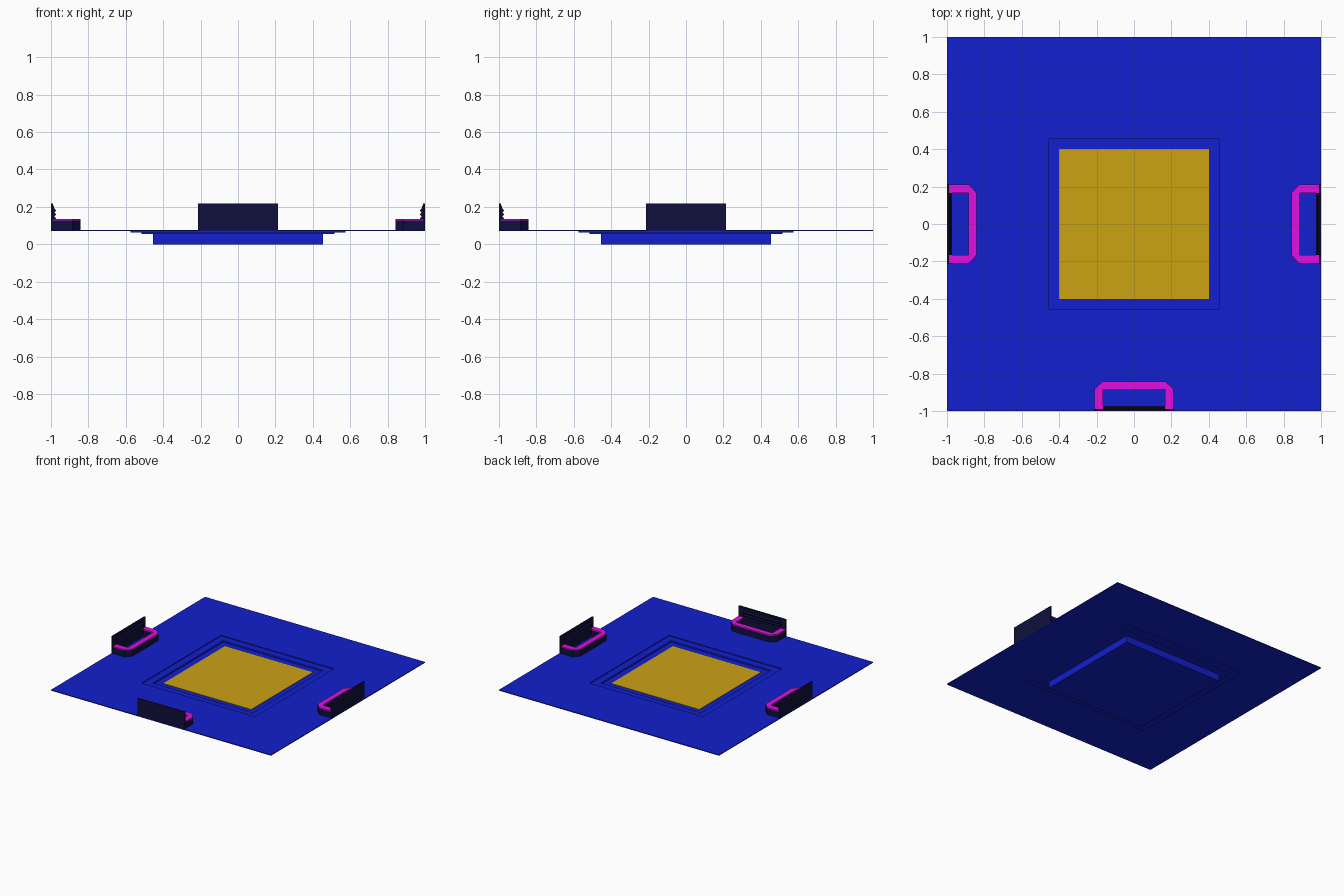
import bpy, bmesh, math
from mathutils import Matrix

if "Cube" in bpy.data.objects:
    bpy.data.objects.remove(bpy.data.objects["Cube"])


def material(name, rgb):
    m = bpy.data.materials.new(name)
    m.diffuse_color = (*rgb, 1)
    m.use_nodes = True
    m.node_tree.nodes["Principled BSDF"].inputs["Base Color"].default_value = m.diffuse_color
    return m


BLUE = material("blue", (0.006, 0.014, 0.62))
GOLD = material("gold", (0.6, 0.36, 0.007))
NAVY = material("navy", (0.005, 0.005, 0.045))
PINK = material("magenta", (0.75, 0.005, 0.75))


def finish(bm, name, mat, turn=0):
    bmesh.ops.recalc_face_normals(bm, faces=bm.faces)
    bm.transform(Matrix.Rotation(turn, 4, 'Z'))
    me = bpy.data.meshes.new(name)
    bm.to_mesh(me)
    bm.free()
    me.materials.append(mat)
    ob = bpy.data.objects.new(name, me)
    bpy.context.collection.objects.link(ob)
    return ob


def square_loft(name, rings, mat):
    """Skin square rings given as (half width, z), capping both ends."""
    bm = bmesh.new()
    loops = [[bm.verts.new((sx * h, sy * h, z)) for sx, sy in
              ((-1, -1), (1, -1), (1, 1), (-1, 1))] for h, z in rings]
    for a, b in zip(loops, loops[1:]):
        for i in range(4):
            j = (i + 1) % 4
            bm.faces.new((a[i], a[j], b[j], b[i]))
    bm.faces.new(loops[0])
    bm.faces.new(loops[-1])
    return finish(bm, name, mat)


def prism(name, points, offset, mat, turn=0):
    """Extrude a closed 3D outline along an offset."""
    bm = bmesh.new()
    face = bm.faces.new([bm.verts.new(p) for p in points])
    ext = bmesh.ops.extrude_face_region(bm, geom=[face])
    bmesh.ops.translate(bm, vec=offset,
                        verts=[v for v in ext["geom"] if isinstance(v, bmesh.types.BMVert)])
    return finish(bm, name, mat, turn)


TOP = 0.077

# Floor sheet stepping down into the central basin, inside and underneath
square_loft("stepped_floor", [
    (0.455, 0.058), (0.455, 0.07), (0.515, 0.07), (0.515, TOP), (1.0, TOP),
    (1.0, 0.07), (0.575, 0.07), (0.575, 0.062), (0.515, 0.062),
    (0.515, 0.054), (0.455, 0.054), (0.455, 0.0)], BLUE)

# Gold panel in the middle of the basin
square_loft("gold_panel", [(0.4, 0.056), (0.4, 0.061)], GOLD)

# U-shaped counter outline and toothed rack profile, for the front booth
half = [(0.165, -0.885), (0.165, -0.992), (0.212, -0.992), (0.212, -0.885), (0.168, -0.842)]
outline = half + [(-x, y) for x, y in reversed(half)]
rack = [(0, TOP), (0.022, TOP), (0.022, 0.14), (0.014, 0.148), (0.024, 0.16),
        (0.014, 0.168), (0.024, 0.182), (0.014, 0.19), (0.012, 0.205), (0, 0.215)]

# Three booths: front, right and left
for side, turn in (("front", 0), ("right", math.pi / 2), ("left", -math.pi / 2)):
    prism(side + "_counter", [(x, y, TOP - 0.002) for x, y in outline],
          (0, 0, 0.053), NAVY, turn)
    prism(side + "_counter_top", [(x, y, 0.128) for x, y in outline],
          (0, 0, 0.008), PINK, turn)
    prism(side + "_back_wall", [(-0.214, -1, 0.075), (0.214, -1, 0.075),
                                (0.214, -0.99, 0.075), (-0.214, -0.99, 0.075)],
          (0, 0, 0.143), NAVY, turn)
    prism(side + "_rack", [(-0.165, -0.996 + d, z) for d, z in rack],
          (0.33, 0, 0), NAVY, turn)
